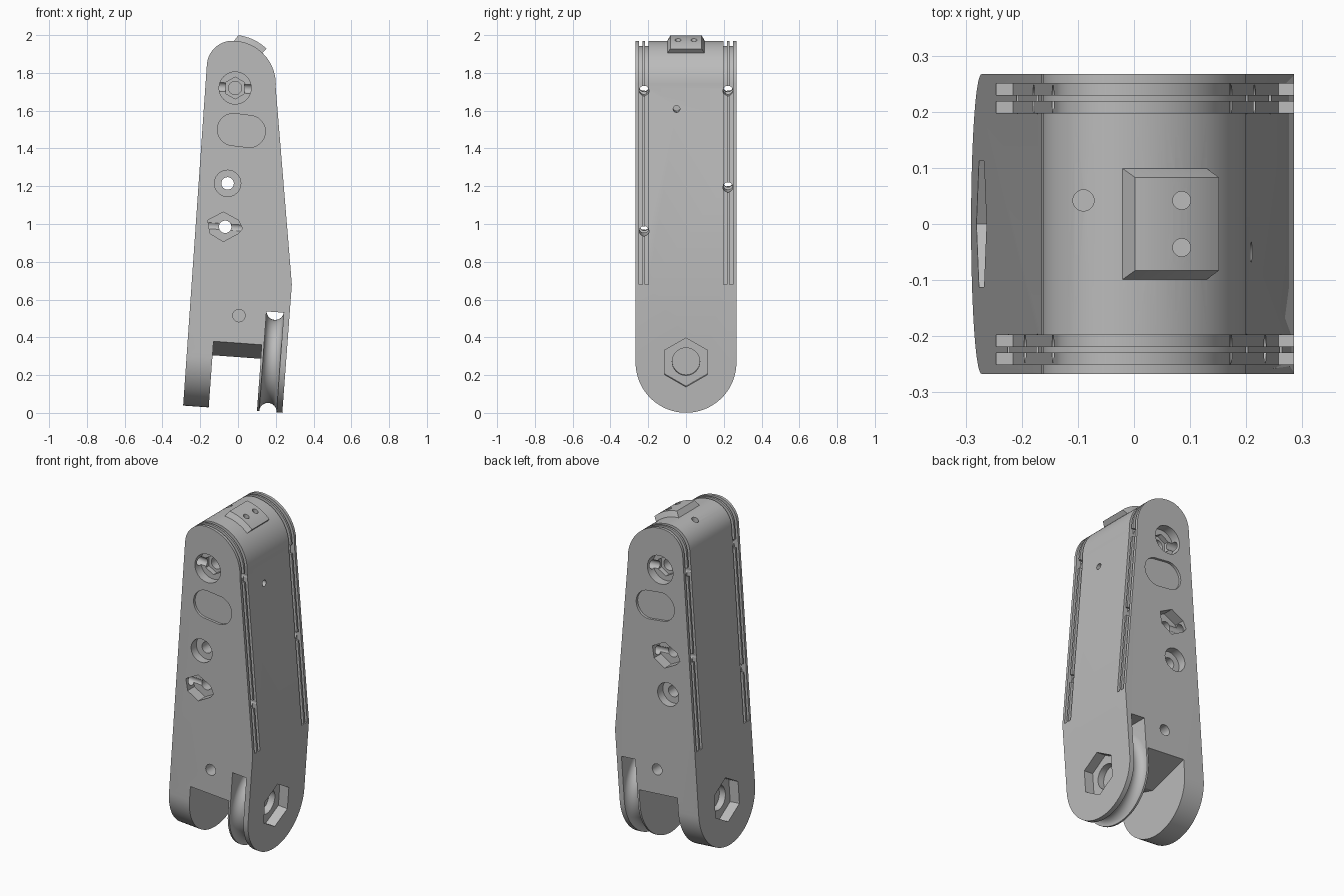
import bpy, bmesh, math
from mathutils import Matrix, Vector

if "Cube" in bpy.data.objects:
    bpy.data.objects.remove(bpy.data.objects["Cube"])

grey = bpy.data.materials.new("plain grey")
grey.use_nodes = True
COLOUR = (0.5, 0.5, 0.5, 1)
grey.diffuse_color = COLOUR
grey.node_tree.nodes["Principled BSDF"].inputs["Base Color"].default_value = COLOUR

# The hinge frame leans slightly: u runs along the hinge pin, w runs up
TILT = math.radians(4.15)
HINGE = Matrix.Translation((-0.008, 0, 0.286)) @ Matrix.Rotation(TILT, 4, 'Y')
R = 0.267


def along_y(a, b, c):
    return Vector((a, c, b))


def along_z(a, b, c):
    return Vector((a, b, c))


def along_u(a, b, c):
    return HINGE @ Vector((c, a, b))


def hinge_y(a, b, c):
    return HINGE @ Vector((a, c, b))


def finish(name, bm):
    bmesh.ops.recalc_face_normals(bm, faces=bm.faces)
    mesh = bpy.data.meshes.new(name)
    bm.to_mesh(mesh)
    bm.free()
    mesh.materials.append(grey)
    obj = bpy.data.objects.new(name, mesh)
    bpy.context.collection.objects.link(obj)
    return obj


def loft(name, rings):
    """Closed solid through rings of equal length."""
    bm = bmesh.new()
    rows = [[bm.verts.new(p) for p in ring] for ring in rings]
    n = len(rows[0])
    for lo, hi in zip(rows, rows[1:]):
        for i in range(n):
            j = (i + 1) % n
            bm.faces.new((lo[i], lo[j], hi[j], hi[i]))
    bm.faces.new(rows[0])
    bm.faces.new(rows[-1])
    return finish(name, bm)


def prism(name, pts, frame, lo, hi):
    return loft(name, [[frame(a, b, c) for a, b in pts] for c in (lo, hi)])


def arc(cx, cy, r, start, end, n):
    return [(cx + r * math.cos(math.radians(start + (end - start) * i / n)),
             cy + r * math.sin(math.radians(start + (end - start) * i / n)))
            for i in range(n + 1)]


def ngon(cx, cy, r, n=32, start=0):
    return arc(cx, cy, r, start, start + 360, n)[:-1]


def combine(obj, other, operation):
    """Apply a boolean and discard the second solid."""
    mod = obj.modifiers.new(operation, 'BOOLEAN')
    mod.operation, mod.object, mod.solver = operation, other, 'EXACT'
    bpy.context.view_layer.update()
    graph = bpy.context.evaluated_depsgraph_get()
    mesh = bpy.data.meshes.new_from_object(obj.evaluated_get(graph))
    obj.modifiers.clear()
    obj.data = mesh
    bpy.data.objects.remove(other)


def cut(pts, frame, lo, hi):
    combine(body, prism("cutter", pts, frame, lo, hi), 'DIFFERENCE')


def rect(a0, a1, b0, b1):
    return [(a0, b0), (a1, b0), (a1, b1), (a0, b1)]


# Tapered body with a domed top and a rounded foot
dome = arc(-0.03, 1.835, 0.135, 176, 90, 10) + arc(-0.03, 1.74, 0.23, 86, -4, 20)
profile = [(-0.300, -0.1)] + dome + [(0.285, 0.68), (0.227, -0.1)]
body = prism("finger_body", profile, along_y, -R, R)
foot = arc(0, 0, R, 180, 360, 40) + [(R, 2.2), (-R, 2.2)]
combine(body, prism("foot_shape", foot, along_u, -0.8, 0.8), 'INTERSECT')

# Central fork gap with a roof that falls to the middle
gap = [(-0.4, -0.4), (0.4, -0.4), (0.4, 0.121), (0, 0.01), (-0.4, 0.121)]
cut(gap, along_u, -0.128, 0.128)

# Grooved pulley inside a slot in one prong
cut(rect(0.14, 0.232, -0.4, 0.262), hinge_y, -0.4, 0.4)
groove = [(0.133, 0.2665)]
groove += [(u, 0.2665 + d) for u, d in arc(0.186, 0, 0.046, 180, 360, 16)]
groove += [(0.245, 0.2665)]
pulley = loft("pulley", [[along_u(a, b, u) for a, b in ngon(0, 0, r, 80)]
                         for u, r in groove])
combine(body, pulley, 'UNION')

# Hexagonal pocket and blind pin hole on both outer prong faces
for side in (-1, 1):
    for pts, depth in ((ngon(0, 0, 0.13, 6, 90), 0.06), (ngon(0, 0, 0.073), 0.1)):
        lo, hi = sorted((side * (0.263 - depth), side * 0.4))
        cut(pts, along_u, lo, hi)

# Raised curved plate on the dome
rings = []
for i in range(13):
    t = i / 12
    inner, outer = math.radians(46 + 43 * t), math.radians(46 + 37 * t)
    rings.append([Vector((-0.03 + r * math.cos(a), y, 1.74 + r * math.sin(a)))
                  for r, a, y in ((0.222, inner, -0.103), (0.222, inner, 0.103),
                                  (0.261, outer, 0.083), (0.261, outer, -0.083))])
combine(body, loft("top_plate", rings), 'UNION')

# Small holes in the top and in the sloping face
for y in (-0.042, 0.042):
    cut(ngon(0.085, y, 0.016, 20), along_z, 1.86, 2.2)
cut(ngon(-0.09, 0.042, 0.019, 20), along_z, 1.8, 2.2)
cut(ngon(-0.05, 1.335, 0.018, 20), along_u, 0.02, 0.4)

# Paired cord channels running up, over the dome and down
path = [(-0.2437, 0.68)] + dome + [(0.285, 0.68)]


def offset(points, d):
    result = []
    for i, p in enumerate(points):
        a, b = points[max(i - 1, 0)], points[min(i + 1, len(points) - 1)]
        t = Vector((b[0] - a[0], b[1] - a[1])).normalized()
        result.append((p[0] - t.y * d, p[1] + t.x * d))
    return result


band = offset(path, 0.04) + offset(path, -0.028)[::-1]
for y0, y1 in ((0.198, 0.218), (0.230, 0.250)):
    for lo, hi in ((y0, y1), (-y1, -y0)):
        cut(band, along_y, lo, hi)

# Recesses repeated on the front and back faces
slot = arc(0.06, 1.49, 0.085, -90, 90, 14) + arc(-0.024, 1.5, 0.085, 90, 270, 14)
nut = [(-0.092, 0.035), (-0.01, 0.078), (0.07, 0.035), (0.092, -0.01),
       (0.07, -0.035), (-0.01, -0.078), (-0.08, -0.035)]
UPPER, LOWER = (-0.055, 1.215), (-0.068, 0.985)
for side in (-1, 1):
    round_at, nut_at = (UPPER, LOWER) if side < 0 else (LOWER, UPPER)
    nut_shape = [(nut_at[0] - side * a, nut_at[1] + b) for a, b in nut]
    recesses = ((ngon(-0.015, 1.72, 0.085, 40), 0.055),
                (ngon(-0.015, 1.72, 0.058, 6, 90), 0.085),
                (ngon(-0.015, 1.72, 0.035, 24), 0.15),
                (slot, 0.015),
                (ngon(*round_at, 0.07), 0.05),
                (nut_shape, 0.065),
                (ngon(0.005, 0.515, 0.033, 24), 0.1))
    for pts, depth in recesses:
        lo, hi = sorted((side * (R - depth), side * 0.4))
        cut(pts, along_y, lo, hi)

# Through holes from front to back
for x, z in (UPPER, LOWER):
    cut(ngon(x, z, 0.033, 24), along_y, -0.5, 0.5)

# Cord holes from side to side, crossing the recesses
to_hinge = HINGE.inverted()
for x, z, y in ((-0.015, 1.72, -0.222), (-0.015, 1.72, 0.222),
                (*UPPER, 0.222), (*LOWER, -0.222)):
    w = (to_hinge @ Vector((x, 0, z))).z
    cut(ngon(y, w, 0.026, 20), along_u, -0.6, 0.6)

# Smooth curved walls, crisp edges
bpy.ops.object.select_all(action='DESELECT')
body.select_set(True)
bpy.context.view_layer.objects.active = body
bpy.ops.object.shade_smooth_by_angle(angle=math.radians(25))
